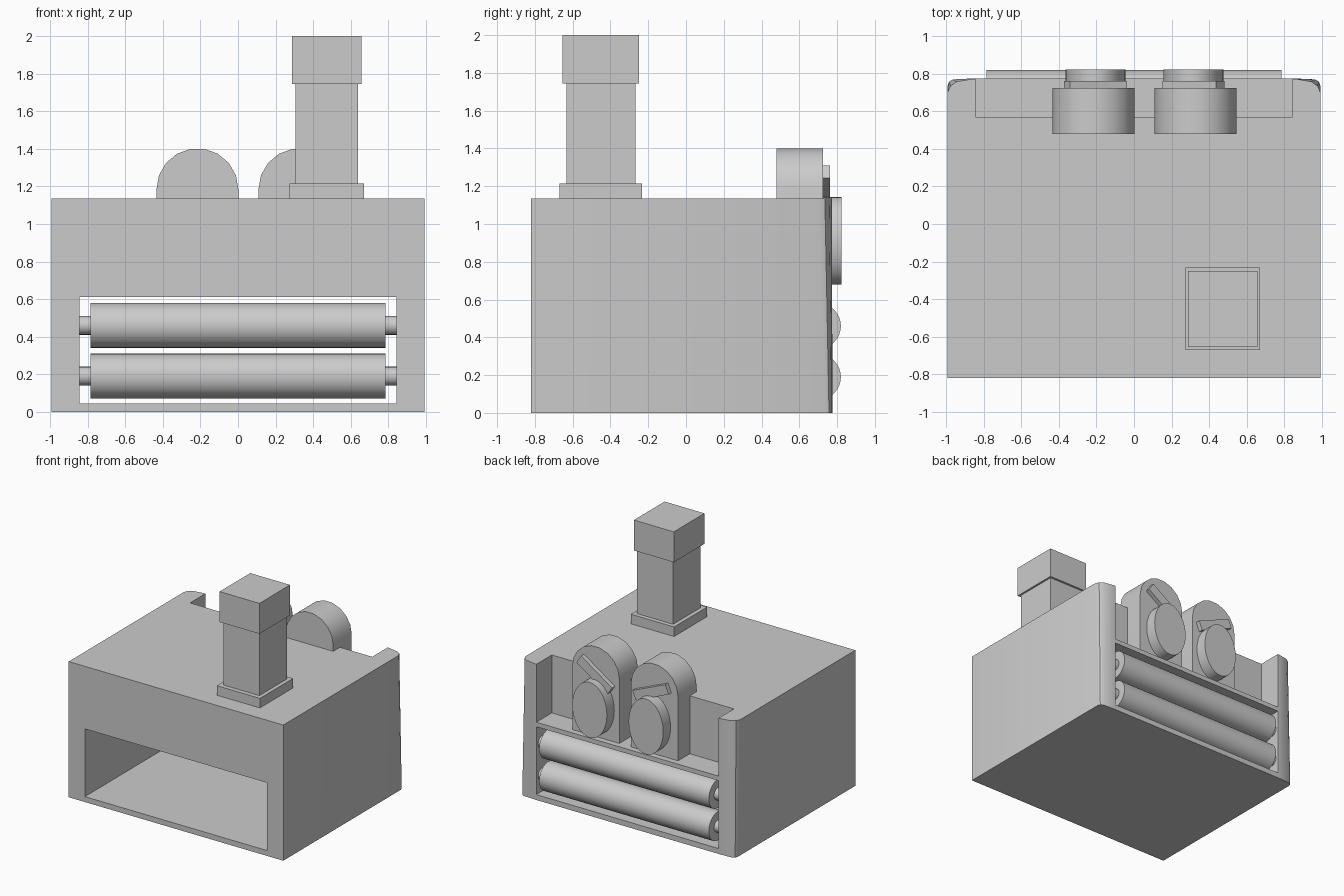
import bpy, bmesh
from math import sin, cos, pi, radians

if "Cube" in bpy.data.objects:
    bpy.data.objects.remove(bpy.data.objects["Cube"])


def make(name, verts, faces):
    me = bpy.data.meshes.new(name)
    me.from_pydata(verts, [], faces)
    bm = bmesh.new()
    bm.from_mesh(me)
    bmesh.ops.recalc_face_normals(bm, faces=bm.faces)
    bm.to_mesh(me)
    bm.free()
    ob = bpy.data.objects.new(name, me)
    bpy.context.collection.objects.link(ob)
    return ob


def loft(name, ring_a, ring_b):
    """Closed solid between two rings of 3D points."""
    n = len(ring_a)
    sides = [(i, (i + 1) % n, n + (i + 1) % n, n + i) for i in range(n)]
    return make(name, ring_a + ring_b, sides + [tuple(range(n)), tuple(range(n, 2 * n))])


def box(name, x0, x1, y0, y1, z0, z1):
    ring = [(x0, y0), (x1, y0), (x1, y1), (x0, y1)]
    return loft(name, [(x, y, z0) for x, y in ring], [(x, y, z1) for x, y in ring])


def smooth(ob):
    bpy.ops.object.select_all(action='DESELECT')
    ob.select_set(True)
    bpy.context.view_layer.objects.active = ob
    bpy.ops.object.shade_smooth_by_angle(angle=radians(32))


def extrude_y(name, outline, y0, y1):
    ob = loft(name, [(x, y0, z) for x, z in outline], [(x, y1, z) for x, z in outline])
    smooth(ob)
    return ob


def rod_x(name, x0, x1, y, z, r, n=32):
    ring = [(y + r * cos(2 * pi * i / n), z + r * sin(2 * pi * i / n)) for i in range(n)]
    ob = loft(name, [(x0, a, b) for a, b in ring], [(x1, a, b) for a, b in ring])
    smooth(ob)


# Main body: rounded back corners that tighten towards the floor
def body_ring(corner, z):
    half = [(0.993, -0.82)] + corner
    return [(x, y, z) for x, y in half] + [(-x, y, z) for x, y in reversed(half)]


body = loft("body",
            body_ring([(0.993, 0.735), (0.985, 0.757), (0.965, 0.77), (0.86, 0.775)], 0),
            body_ring([(0.993, 0.70), (0.978, 0.735), (0.945, 0.758), (0.86, 0.773)], 1.135))

# Through tunnel and open-topped shelf notch at the back
cutters = [box("tunnel_cutter", -0.843, 0.843, -1, 1, 0.045, 0.612),
           box("shelf_cutter", -0.843, 0.843, 0.57, 1, 0.65, 1.5)]
bpy.context.view_layer.objects.active = body
for c in cutters:
    c.hide_render = True
    mod = body.modifiers.new(c.name, 'BOOLEAN')
    mod.operation, mod.solver, mod.object = 'DIFFERENCE', 'EXACT', c
    bpy.ops.object.modifier_apply(modifier=mod.name)
    bpy.data.objects.remove(c)
smooth(body)

# Rollers and their axles
for label, z in (("lower", 0.19), ("upper", 0.46)):
    rod_x(label + "_roller", -0.785, 0.785, 0.70, z, 0.12)
    rod_x(label + "_axle", -0.843, 0.843, 0.70, z, 0.05, 20)

# Arched housings, each with an oval dial and a tilted bar
for label, cx, dial_x, tilt, length, bar_z in (("left", -0.216, -0.205, -23, 0.33, 1.175),
                                               ("right", 0.327, 0.316, 34, 0.345, 1.18)):
    r = 0.218
    arch = [(cx + r, 0.65)]
    arch += [(cx + r * cos(pi * i / 9), 1.185 + r * sin(pi * i / 9)) for i in range(10)]
    arch += [(cx - r, 0.65)]
    extrude_y(label + "_arch", arch, 0.48, 0.725)

    dial = [(dial_x + 0.16 * cos(2 * pi * i / 32), 0.912 + 0.232 * sin(2 * pi * i / 32))
            for i in range(32)]
    extrude_y(label + "_dial", dial, 0.72, 0.823)

    t = radians(tilt)
    bar = [(dial_x + u * cos(t) - v * sin(t), bar_z + u * sin(t) + v * cos(t))
           for u, v in ((-length / 2, -0.04), (length / 2, -0.04),
                        (length / 2, 0.04), (-length / 2, 0.04))]
    extrude_y(label + "_bar", bar, 0.71, 0.762)

# Chimney
box("chimney_base", 0.273, 0.672, -0.67, -0.232, 1.13, 1.215)
box("chimney_shaft", 0.307, 0.64, -0.632, -0.268, 1.20, 1.76)
box("chimney_cap", 0.288, 0.657, -0.655, -0.25, 1.745, 2.0)
